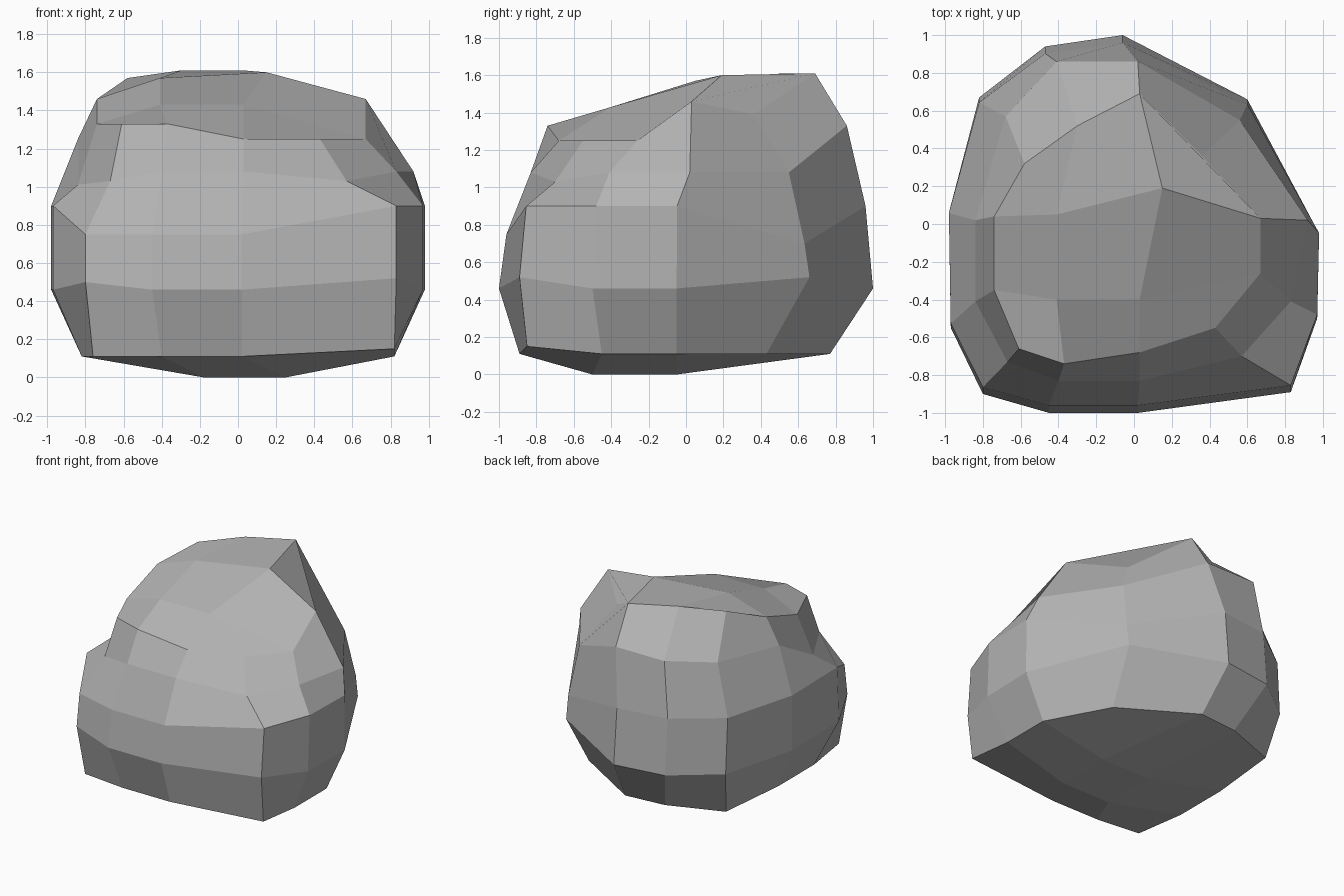
import bpy
import bmesh

default_cube = bpy.data.objects.get("Cube")
if default_cube:
    bpy.data.objects.remove(default_cube, do_unlink=True)


def make_material(name, colour):
    material = bpy.data.materials.new(name)
    material.use_nodes = True
    material.diffuse_color = colour
    shader = next(n for n in material.node_tree.nodes if n.type == "BSDF_PRINCIPLED")
    shader.inputs["Base Color"].default_value = colour
    return material


def raised(outline, height, exceptions=None):
    """Lift a flat outline to a height, with a few corners set apart."""
    exceptions = exceptions or {}
    return [(x, y, exceptions.get(i, height)) for i, (x, y) in enumerate(outline)]


# Outlines, three sides to each face of the boulder, from the front right corner
foot = [(-.76, -.85), (-.4, -.89), (.02, -.89), (.82, -.85), (.82, -.45), (.82, -.05),
        (.56, .43), (0, .77), (-.33, .74), (-.76, .58), (-.82, 0), (-.82, -.45)]
belt = [(-.8, -.9), (-.45, -1), (.02, -1), (.83, -.89), (.97, -.5), (.98, -.05),
        (.6, .66), (-.06, 1), (-.47, .94), (-.82, .67), (-.98, .06), (-.97, -.55)]
shoulder = [(-.67, -.73), (-.4, -.83), (.03, -.83), (.57, -.7), (.83, -.41), (.92, .02),
            (.56, .55), (.02, .86), (-.41, .86), (-.68, .57), (-.84, .02), (-.84, -.41)]
crown = [(-.61, -.66), (-.37, -.74), (.03, -.68), (.43, -.55), (.67, -.26), (.67, .03),
         (.36, .36), (.03, .69), (-.3, .52), (-.58, .32), (-.74, .04), (-.74, -.35)]
upper_belt = [(x, y * .96) for x, y in belt]

# Rings from the ground to the brow
rings = [
    raised(foot, .11, {3: .15}),
    raised(belt, .46, {0: .5, 3: .52, 6: .52}),
    raised(upper_belt, .9, {0: .75, 1: .75, 2: .75, 6: .7}),
    raised(shoulder, 1.08, {0: 1.03, 3: 1.03, 7: 1.33, 8: 1.33, 9: 1.28, 10: 1.25, 11: 1.01}),
    raised(crown, 1.33, {2: 1.25, 3: 1.25, 4: 1.25, 5: 1.46, 6: 1.39,
                         7: 1.61, 8: 1.61, 9: 1.57, 10: 1.46}),
]

# Middle patches of the underside and the top
underside = [(-.18, -.5, 0), (.25, -.5, 0), (.25, -.05, 0), (-.18, -.05, 0)]
summit = [(-.41, -.4, 1.43), (.03, -.4, 1.43), (.15, .19, 1.6), (-.41, .05, 1.57)]

bm = bmesh.new()
loops = [[bm.verts.new(point) for point in ring] for ring in rings]
count = len(foot)

# Sides
for low, high in zip(loops, loops[1:]):
    for i in range(count):
        j = (i + 1) % count
        bm.faces.new((low[i], low[j], high[j], high[i]))


def close_with_patch(loop, patch):
    """Fill a loop with a three by three grid around a four-sided patch."""
    inner = [bm.verts.new(point) for point in patch]
    bm.faces.new(inner)
    for k in range(4):
        corner = k * 3
        following = inner[(k + 1) % 4]
        bm.faces.new((loop[corner - 1], loop[corner], loop[corner + 1], inner[k]))
        bm.faces.new((loop[corner + 1], loop[corner + 2], following, inner[k]))


close_with_patch(loops[0], underside)
close_with_patch(loops[-1], summit)
bmesh.ops.recalc_face_normals(bm, faces=bm.faces)

# Flat shaded boulder
mesh = bpy.data.meshes.new("boulder")
bm.to_mesh(mesh)
bm.free()
mesh.materials.append(make_material("stone grey", (.45, .45, .45, 1)))
boulder = bpy.data.objects.new("boulder", mesh)
bpy.context.collection.objects.link(boulder)
